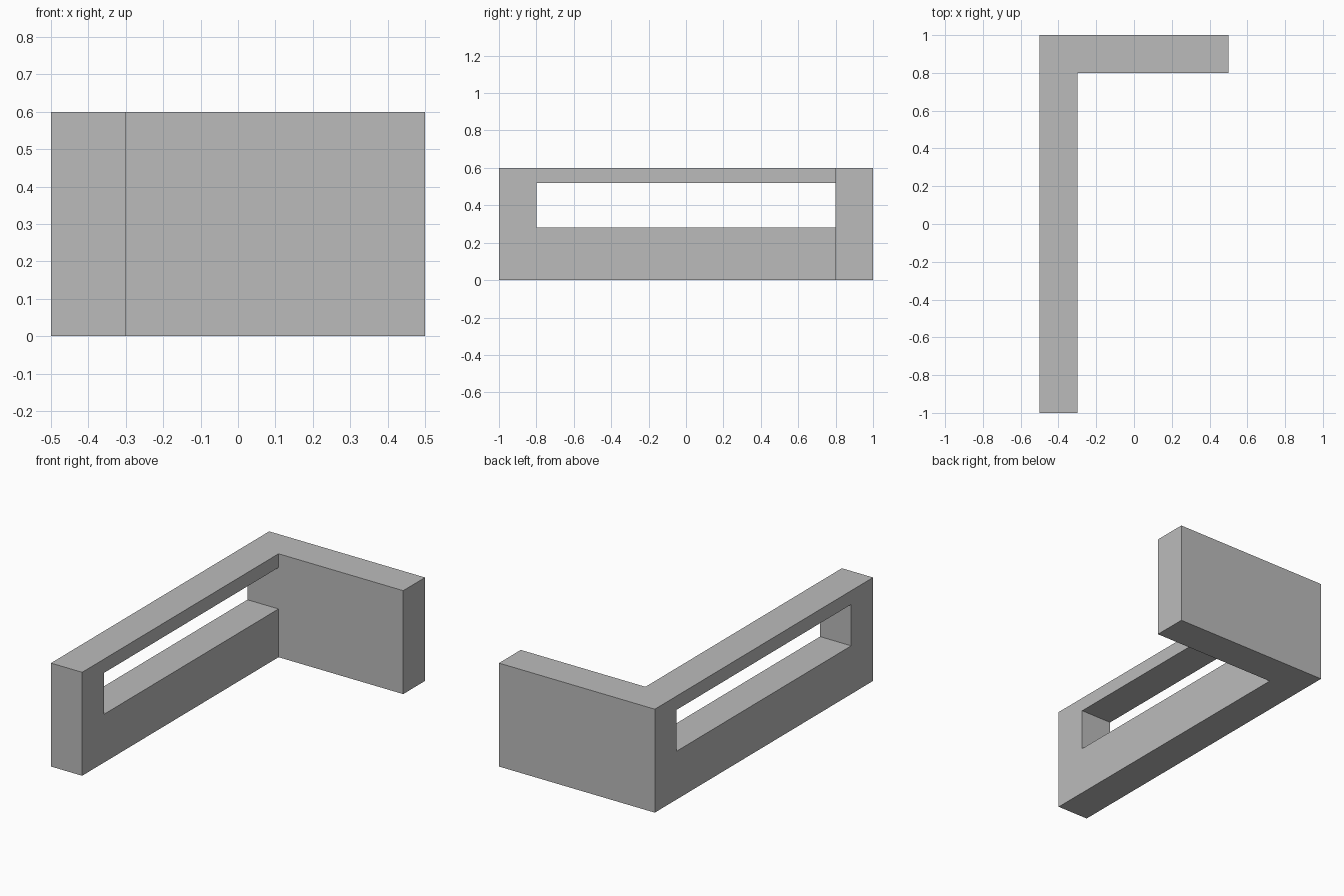
import bpy
import bmesh
from mathutils import Vector

if "Cube" in bpy.data.objects:
    bpy.data.objects.remove(bpy.data.objects["Cube"])

grey = bpy.data.materials.new("plain_grey")
grey.diffuse_color = (0.5, 0.5, 0.5, 1)
grey.use_nodes = True
grey.node_tree.nodes["Principled BSDF"].inputs["Base Color"].default_value = grey.diffuse_color

bm = bmesh.new()


def extrude_x(faces, dx):
    """Extrude a connected patch of faces along x, return the moved faces."""
    geom = bmesh.ops.extrude_face_region(bm, geom=faces, use_keep_orig=False)["geom"]
    bmesh.ops.translate(bm, vec=Vector((dx, 0, 0)),
                        verts=[g for g in geom if isinstance(g, bmesh.types.BMVert)])
    return [g for g in geom if isinstance(g, bmesh.types.BMFace)]


# long wall: a 3 x 3 side profile with the middle cell left open as the slot
ys = [-1, -0.8, 0.8, 1]
zs = [0, 0.28, 0.52, 0.6]
grid = [[bm.verts.new((-0.5, y, z)) for z in zs] for y in ys]
profile = [bm.faces.new((grid[i][j], grid[i + 1][j], grid[i + 1][j + 1], grid[i][j + 1]))
           for i in range(3) for j in range(3) if (i, j) != (1, 1)]
back = bmesh.ops.duplicate(bm, geom=profile)
inner = extrude_x(profile, 0.2)
bmesh.ops.remove_doubles(bm, verts=bm.verts[:], dist=1e-4)

# short return wall: grown from the back end of the long wall
end = [f for f in bm.faces
       if all(abs(v.co.x + 0.3) < 1e-4 and v.co.y > 0.79 for v in f.verts)]
extrude_x(end, 0.8)

bmesh.ops.recalc_face_normals(bm, faces=bm.faces[:])
mesh = bpy.data.meshes.new("corner_wall")
bm.to_mesh(mesh)
bm.free()
mesh.materials.append(grey)
wall = bpy.data.objects.new("corner_wall", mesh)
bpy.context.collection.objects.link(wall)
